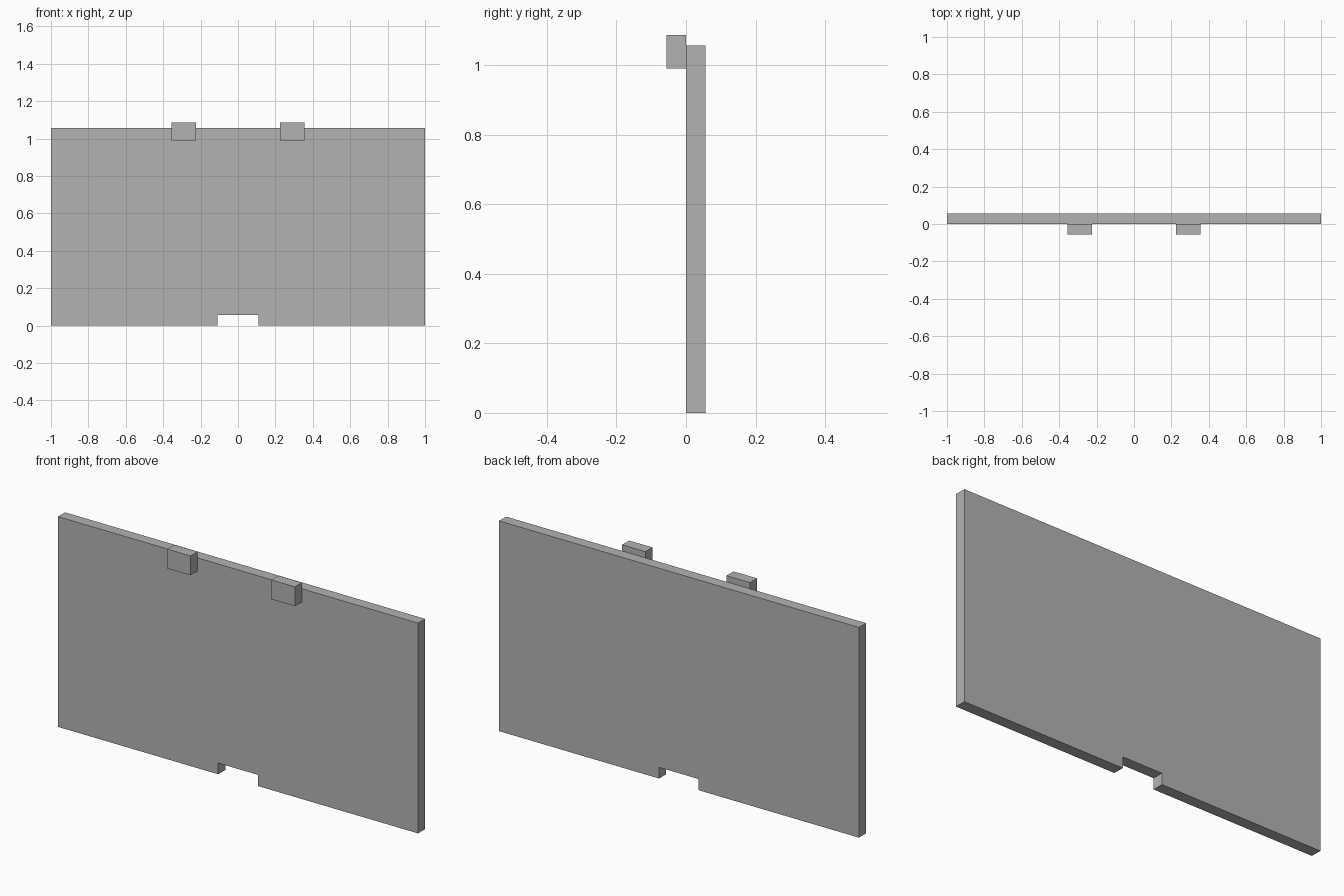
import bpy
import bmesh

cube = bpy.data.objects.get("Cube")
if cube:
    bpy.data.objects.remove(cube, do_unlink=True)

grey = bpy.data.materials.new("plain grey")
grey.use_nodes = True
colour = (0.45, 0.45, 0.45, 1)
grey.diffuse_color = colour
grey.node_tree.nodes["Principled BSDF"].inputs["Base Color"].default_value = colour

DEPTH = 0.056


def extrude_profile(name, points, y_front, y_back):
    """Extrude an x-z outline from y_front to y_back."""
    bm = bmesh.new()
    face = bm.faces.new([bm.verts.new((x, y_front, z)) for x, z in points])
    out = bmesh.ops.extrude_face_region(bm, geom=[face], use_keep_orig=True)
    moved = [v for v in out["geom"] if isinstance(v, bmesh.types.BMVert)]
    bmesh.ops.translate(bm, verts=moved, vec=(0, y_back - y_front, 0))
    bmesh.ops.recalc_face_normals(bm, faces=bm.faces)
    mesh = bpy.data.meshes.new(name)
    bm.to_mesh(mesh)
    bm.free()
    mesh.materials.append(grey)
    obj = bpy.data.objects.new(name, mesh)
    bpy.context.collection.objects.link(obj)
    return obj


# Upright panel with a notch in the middle of its bottom edge
right_half = [(0.11, 0.056), (0.11, 0), (1, 0), (1, 1.056)]
left_half = [(-x, z) for x, z in reversed(right_half)]
extrude_profile("panel", right_half + left_half, 0, DEPTH)

# Two tabs on the front, standing just above the top edge
for side, centre in (("left", 0.29), ("right", -0.29)):
    x0, x1 = centre - 0.065, centre + 0.065
    outline = [(x0, 0.99), (x1, 0.99), (x1, 1.087), (x0, 1.087)]
    extrude_profile(side + "_tab", outline, -DEPTH, 0)
